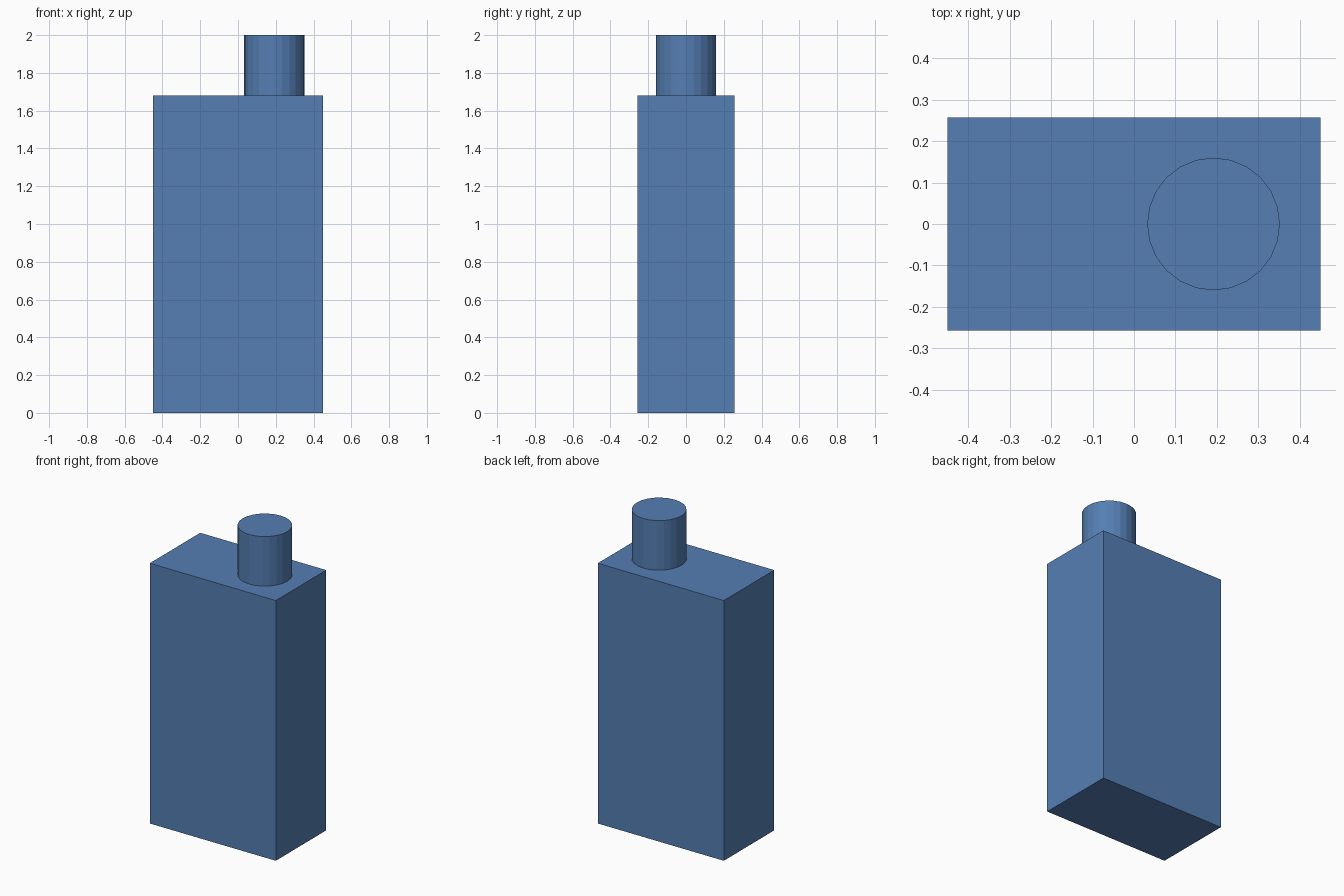
import bpy

if "Cube" in bpy.data.objects:
    bpy.data.objects.remove(bpy.data.objects["Cube"])

BODY_W, BODY_D, BODY_H = 0.90, 0.514, 1.68
CAP_R, CAP_X, TOP = 0.16, 0.192, 2.0

blue = bpy.data.materials.new("blue")
blue.diffuse_color = (0.09, 0.21, 0.45, 1)
blue.use_nodes = True
blue.node_tree.nodes["Principled BSDF"].inputs["Base Color"].default_value = blue.diffuse_color


def finish(name):
    obj = bpy.context.object
    obj.name = name
    obj.data.materials.append(blue)
    return obj


# Rectangular body standing on the ground
bpy.ops.mesh.primitive_cube_add(size=1, location=(0, 0, BODY_H / 2))
body = finish("body")
body.scale = (BODY_W, BODY_D, BODY_H)
bpy.ops.object.transform_apply(location=False, rotation=False, scale=True)

# Flat-shaded round cap, offset to the right
bpy.ops.mesh.primitive_cylinder_add(
    vertices=24, radius=CAP_R, depth=TOP - BODY_H,
    location=(CAP_X, 0, (TOP + BODY_H) / 2))
finish("cap")
